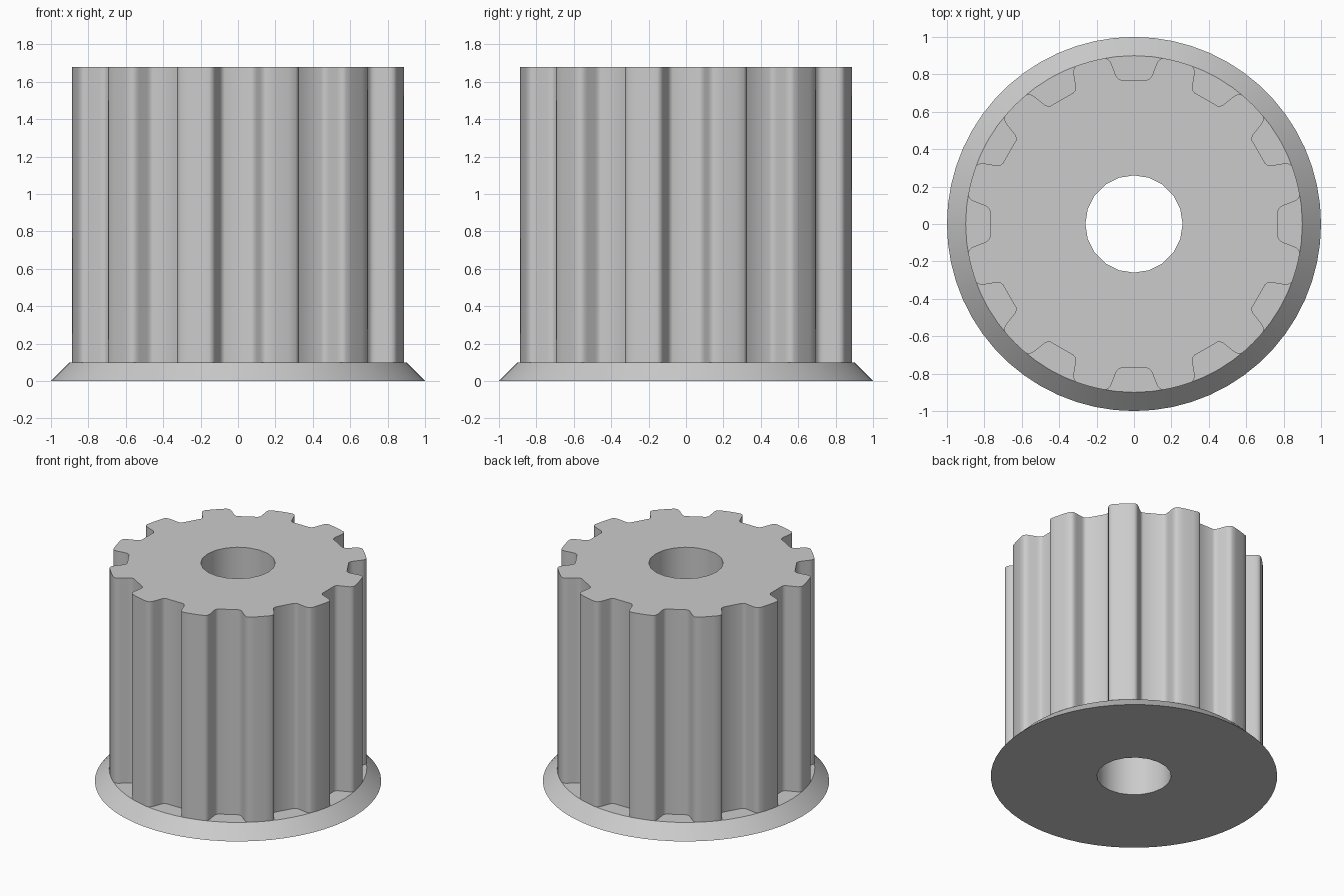
import bpy
import bmesh
from math import sin, cos, pi, radians

TEETH = 12
BORE = 0.26

cube = bpy.data.objects.get("Cube")
if cube:
    bpy.data.objects.remove(cube, do_unlink=True)

grey = bpy.data.materials.new("light grey")
grey.use_nodes = True
colour = (0.6, 0.6, 0.6, 1)
grey.diffuse_color = colour
grey.node_tree.nodes["Principled BSDF"].inputs["Base Color"].default_value = colour


def circle(radius, sides):
    return [(radius * cos(2 * pi * i / sides), radius * sin(2 * pi * i / sides))
            for i in range(sides)]


def bored_solid(name, low, high, z0, z1):
    """Join a low and a high outline, with a round bore through the middle."""
    bm = bmesh.new()
    bore = circle(BORE, 20)
    caps = [[], []]
    for bottom, top in ((low, high), (bore, bore)):
        rings = []
        for points, z, cap in ((bottom, z0, caps[0]), (top, z1, caps[1])):
            ring = [bm.verts.new((x, y, z)) for x, y in points]
            cap += [bm.edges.new((ring[i - 1], ring[i])) for i in range(len(ring))]
            rings.append(ring)
        a, b = rings
        for i in range(len(a)):
            bm.faces.new((a[i - 1], a[i], b[i], b[i - 1]))
    for cap in caps:
        bmesh.ops.triangle_fill(bm, edges=cap, use_beauty=True)
    bmesh.ops.recalc_face_normals(bm, faces=bm.faces)
    mesh = bpy.data.meshes.new(name)
    bm.to_mesh(mesh)
    bm.free()
    mesh.materials.append(grey)
    obj = bpy.data.objects.new(name, mesh)
    bpy.context.collection.objects.link(obj)
    bpy.ops.object.select_all(action='DESELECT')
    obj.select_set(True)
    bpy.context.view_layer.objects.active = obj
    bpy.ops.object.shade_smooth_by_angle(angle=radians(32))


# Half of one groove: distance out from the axis, and sideways
half = [(0.77, 0.07), (0.775, 0.082), (0.785, 0.092), (0.80, 0.099),
        (0.85, 0.118), (0.868, 0.126), (0.881, 0.138), (0.887, 0.155)]
groove = [(r, -t) for r, t in reversed(half)] + half
# Rounded tooth tip between two grooves
tip = [(0.9 * cos(radians(a)), 0.9 * sin(radians(a))) for a in (12.5, 15, 17.5)]

outline = []
for k in range(TEETH):
    c, s = cos(2 * pi * k / TEETH), sin(2 * pi * k / TEETH)
    outline += [(x * c - y * s, x * s + y * c) for x, y in groove + tip]

# Toothed drum standing on the bevelled flange
bored_solid("toothed_drum", outline, outline, 0.1, 1.68)
bored_solid("base_flange", circle(1.0, 60), circle(0.9, 60), 0, 0.1)
